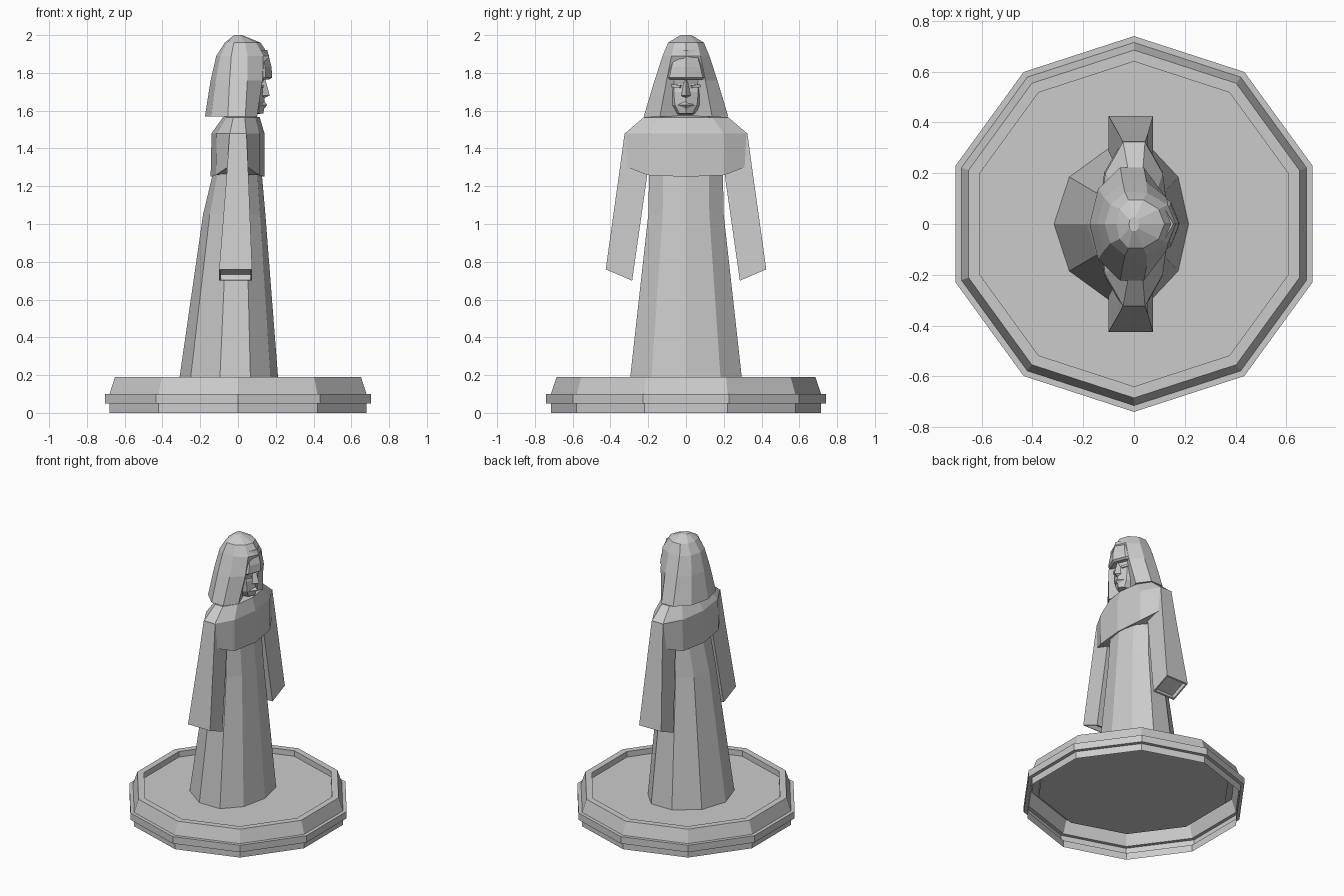
import bpy
import bmesh
from math import sin, cos, radians

cube = bpy.data.objects.get("Cube")
if cube:
    bpy.data.objects.remove(cube, do_unlink=True)

stone = bpy.data.materials.new("grey stone")
stone.use_nodes = True
stone.diffuse_color = (0.6, 0.6, 0.6, 1)
stone.node_tree.nodes["Principled BSDF"].inputs["Base Color"].default_value = stone.diffuse_color


def oval(z, front, back, width, turn=0, lift=0, recess=None):
    """Ten-sided section with separate reach to front, back and sides."""
    points = []
    for step in range(10):
        angle = radians(36 * step + turn)
        reach = front if cos(angle) > 0 else back
        points.append([reach * cos(angle), width * sin(angle), z + lift * sin(angle) ** 4])
    if recess is not None:
        points[0][0] = recess
    return points


def loft(name, rings, bottom=True, top=True, hollow=0):
    """Skin a stack of sections, with optional end caps and a hollowed last cap."""
    bm = bmesh.new()
    loops = [[bm.verts.new(point) for point in ring] for ring in rings]
    for low, high in zip(loops, loops[1:]):
        for i in range(len(low)):
            bm.faces.new((low[i - 1], low[i], high[i], high[i - 1]))
    if bottom:
        bm.faces.new(loops[0][::-1])
    if top:
        cap = bm.faces.new(loops[-1])
    bmesh.ops.recalc_face_normals(bm, faces=bm.faces)
    if hollow:
        bmesh.ops.inset_region(bm, faces=[cap], thickness=hollow, use_even_offset=True)
        shaft = [vert.co - cap.normal * hollow * 3 for vert in cap.verts]
        floor = bmesh.ops.extrude_face_region(bm, geom=[cap])["geom"]
        moved = [item for item in floor if isinstance(item, bmesh.types.BMVert)]
        bmesh.ops.translate(bm, verts=moved, vec=shaft[0] - cap.verts[0].co)
        bmesh.ops.delete(bm, geom=[cap], context="FACES_ONLY")
    mesh = bpy.data.meshes.new(name)
    bm.to_mesh(mesh)
    bm.free()
    mesh.materials.append(stone)
    bpy.context.collection.objects.link(bpy.data.objects.new(name, mesh))


# Plinth: stepped shell, open below, with a sunken floor
outer, lip = 0.74, 0.025
steps = [(outer - lip, 0), (outer - lip, 0.05), (outer, 0.05), (outer, 0.1),
         (outer - lip, 0.1), (0.685, 0.19), (0.64, 0.19), (0.64, 0.15)]
loft("plinth", [oval(z, r, r, r, turn=18) for r, z in steps], bottom=False)

# Robe: long tapering skirt
loft("robe", [
    oval(z=0.15, front=0.215, back=0.315, width=0.315),
    oval(z=1.05, front=0.145, back=0.185, width=0.21),
    oval(z=1.28, front=0.125, back=0.13, width=0.205),
])

# Shawl: hem rises over the arms, then closes in to the neck
loft("shawl", [
    oval(z=1.26, front=0.12, back=0.12, width=0.2),
    oval(z=1.25, front=0.14, back=0.145, width=0.345, lift=0.07),
    oval(z=1.48, front=0.14, back=0.14, width=0.34),
    oval(z=1.565, front=0.115, back=0.08, width=0.235),
    oval(z=1.575, front=0.07, back=0.06, width=0.08),
])


def sleeve_section(side, z, drop, back, front, outside, inside):
    """Four corners of a sleeve, with the inner edge lower by drop."""
    return [(back, side * outside, z), (front, side * outside, z),
            (front, side * inside, z - drop), (back, side * inside, z - drop)]


# Sleeves with hollow cuffs, and heavy eyelids
for side, label in ((1, "left"), (-1, "right")):
    loft(label + "_sleeve", [
        sleeve_section(side, z=1.48, drop=0, back=-0.045, front=0.045, outside=0.325, inside=0.17),
        sleeve_section(side, z=1.26, drop=0, back=-0.06, front=0.055, outside=0.355, inside=0.205),
        sleeve_section(side, z=0.76, drop=0.06, back=-0.1, front=0.075, outside=0.425, inside=0.285),
    ], hollow=0.01)
    bpy.ops.mesh.primitive_cube_add(size=1, location=(0.115, side * 0.05, 1.73),
                                    rotation=(side * 0.1, 0, side * 0.5))
    eyelid = bpy.context.object
    eyelid.name = label + "_eyelid"
    eyelid.scale = (0.02, 0.05, 0.015)
    eyelid.data.materials.append(stone)

# Hood: flares to the shoulders and folds inward around the face
loft("hood", [
    oval(z=1.57, front=0.125, back=0.175, width=0.235, recess=0.05),
    oval(z=1.76, front=0.16, back=0.145, width=0.175, recess=0.08),
    oval(z=1.89, front=0.165, back=0.115, width=0.13),
    oval(z=1.96, front=0.12, back=0.07, width=0.1),
    oval(z=2, front=0.02, back=0.02, width=0.03),
])

# Brow band jutting out under the hood
loft("brow_band", [
    oval(z=1.765, front=0.165, back=0, width=0.14),
    oval(z=1.775, front=0.18, back=0, width=0.15),
    oval(z=1.83, front=0.178, back=0, width=0.13),
    oval(z=1.92, front=0.155, back=0, width=0.09),
])

# Face with chin and neck
loft("face", [
    oval(z=1.55, front=0.07, back=0.05, width=0.06),
    oval(z=1.58, front=0.08, back=0.05, width=0.06),
    oval(z=1.585, front=0.135, back=0.05, width=0.06),
    oval(z=1.63, front=0.14, back=0.05, width=0.1),
    oval(z=1.7, front=0.14, back=0.05, width=0.11),
    oval(z=1.74, front=0.13, back=0.05, width=0.11),
    oval(z=1.77, front=0.14, back=0.05, width=0.11),
])

# Nose and lips
loft("nose", [
    oval(z=1.67, front=0.145, back=0, width=0.03),
    oval(z=1.68, front=0.168, back=0, width=0.04),
    oval(z=1.765, front=0.145, back=0, width=0.02),
])
loft("lips", [
    oval(z=1.61, front=0.138, back=0, width=0.04),
    oval(z=1.63, front=0.155, back=0, width=0.07),
    oval(z=1.65, front=0.14, back=0, width=0.04),
])
